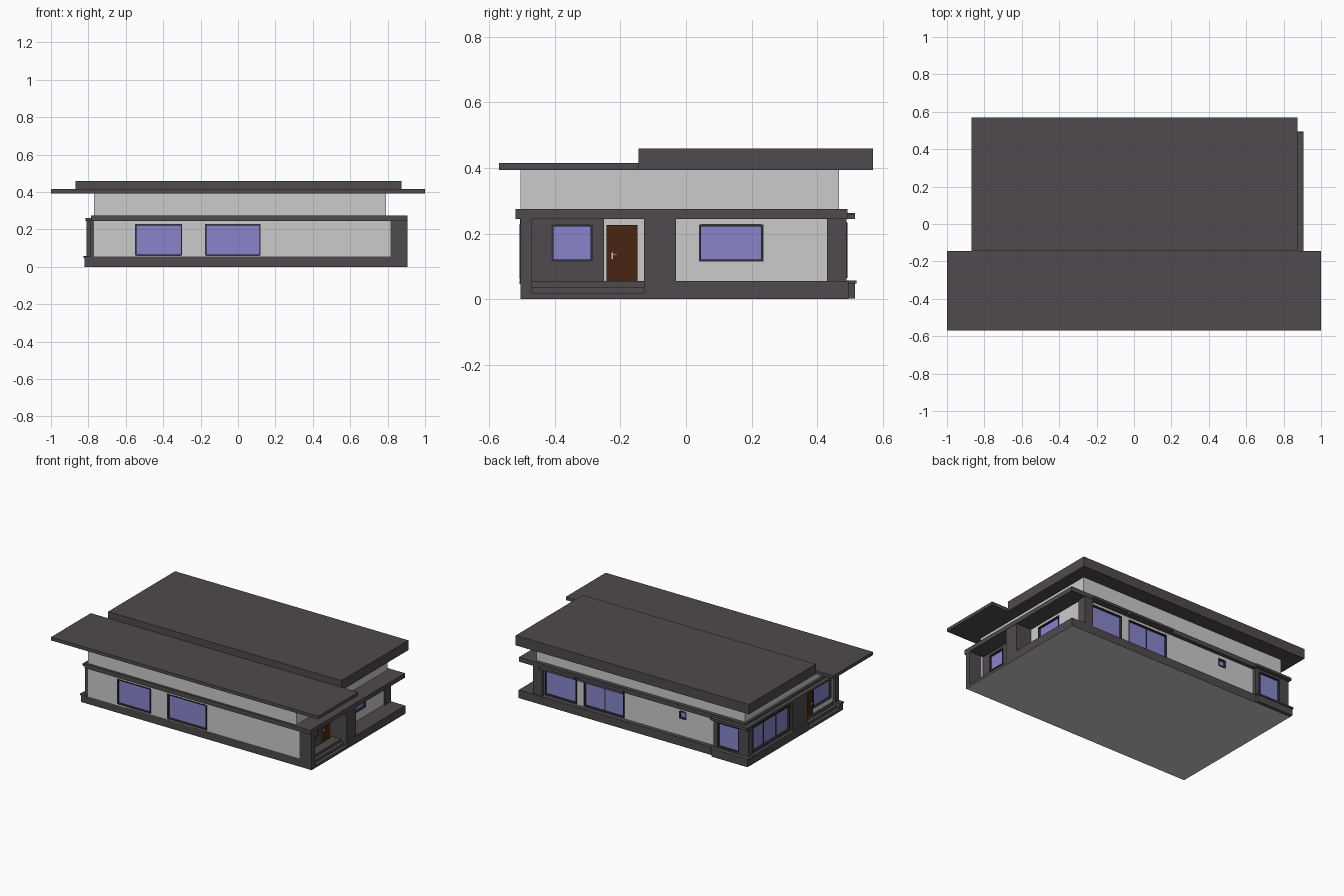
import bpy, bmesh

if "Cube" in bpy.data.objects:
    bpy.data.objects.remove(bpy.data.objects["Cube"])

def material(name, rgb):
    m = bpy.data.materials.new(name)
    m.diffuse_color = (*rgb, 1)
    m.use_nodes = True
    m.node_tree.nodes["Principled BSDF"].inputs["Base Color"].default_value = m.diffuse_color
    return m

DARK = material("dark grey cladding", (0.078, 0.068, 0.075))
WHITE = material("white render", (0.60, 0.60, 0.60))
GLASS = material("blue glass", (0.25, 0.235, 0.60))
FRAME = material("frame grey", (0.03, 0.03, 0.04))
WOOD = material("brown door", (0.065, 0.018, 0.005))
METAL = material("light metal", (0.6, 0.6, 0.58))

def add_boxes(name, boxes, mat=None):
    """One object from boxes given as (x0, x1, y0, y1, z0, z1)."""
    bm = bmesh.new()
    for x0, x1, y0, y1, z0, z1 in boxes:
        cube = bmesh.ops.create_cube(bm, size=1)["verts"]
        for v in cube:
            v.co.x = x1 if v.co.x > 0 else x0
            v.co.y = y1 if v.co.y > 0 else y0
            v.co.z = z1 if v.co.z > 0 else z0
    me = bpy.data.meshes.new(name)
    bm.to_mesh(me)
    bm.free()
    ob = bpy.data.objects.new(name, me)
    bpy.context.collection.objects.link(ob)
    if mat:
        me.materials.append(mat)
    return ob

def cut(obj, boxes):
    """Subtract boxes from an object and bake the result."""
    tool = add_boxes("cutter", boxes)
    tool.hide_render = True
    mod = obj.modifiers.new("openings", "BOOLEAN")
    mod.operation, mod.solver, mod.object = "DIFFERENCE", "EXACT", tool
    bpy.context.view_layer.objects.active = obj
    bpy.ops.object.modifier_apply(modifier=mod.name)
    bpy.data.objects.remove(tool)

def on_wall(side, plane, a0, a1, d0, d1, z0, z1):
    """Box on a wall: a = along the wall, d = distance outwards from it."""
    s = 1 if side in ("right", "back") else -1
    lo, hi = sorted((plane + s * d0, plane + s * d1))
    if side in ("left", "right"):
        return (lo, hi, a0, a1, z0, z1)
    return (a0, a1, lo, hi, z0, z1)

openings = []

def window(name, side, plane, a0, a1, z0, z1, panes=1, depth=0.016):
    t = 0.006
    box = lambda *r: on_wall(side, plane, *r)
    openings.append(box(a0, a1, -depth, 0.01, z0, z1))
    add_boxes(name + "_glass", [box(a0, a1, -depth - 0.002, -depth + 0.004, z0, z1)], GLASS)
    d0, d1 = -depth, 0.003
    bars = [box(a0 - 0.001, a0 + t, d0, d1, z0, z1), box(a1 - t, a1 + 0.001, d0, d1, z0, z1),
            box(a0 + t, a1 - t, d0, d1, z0 - 0.001, z0 + t), box(a0 + t, a1 - t, d0, d1, z1 - t, z1 + 0.001)]
    for i in range(1, panes):
        m = a0 + (a1 - a0) * i / panes
        bars.append(box(m - t / 2, m + t / 2, d0, -depth + 0.008, z0 + t, z1 - t))
    add_boxes(name + "_frame", bars, FRAME)

def door(name, side, plane, a0, a1):
    box = lambda *r: on_wall(side, plane, *r)
    add_boxes(name, [box(a0, a1, -0.005, 0.006, 0.055, 0.226)], WOOD)
    h = a0 + 0.017
    add_boxes(name + "_handle", [box(h - 0.003, h + 0.003, 0.006, 0.009, 0.122, 0.142),
                                 box(h - 0.004, h + 0.014, 0.009, 0.013, 0.133, 0.138)], METAL)

# plinth with a stepped entrance at each end
plinth = add_boxes("plinth", [(-0.82, 0.905, -0.505, 0.495, 0, 0.055)], DARK)
steps = []
for y0, y1, s, edge in ((-0.47, -0.128, 1, 0.905), (-0.47, -0.14, -1, -0.82)):
    for depth, z in ((0.022, 0.018), (0.044, 0.036)):
        x0, x1 = sorted((edge - s * depth, edge + s * 0.1))
        steps.append((x0, x1, y0, y1, z, 0.1))
cut(plinth, steps[::2])
cut(plinth, steps[1::2])
plinth.data.materials.append(WHITE)
for f in plinth.data.polygons:          # pale underside
    f.material_index = 1 if f.normal.z < -0.9 else 0

# corner bay plinth and sill lips
add_boxes("bay_plinth", [(-0.82, -0.55, 0.47, 0.515, 0.001, 0.047)], DARK)
add_boxes("bay_sill", [(-0.825, -0.545, 0.42, 0.52, 0.047, 0.057)], DARK)
add_boxes("side_sill", [(-0.825, -0.78, -0.508, -0.47, 0.046, 0.0565)], DARK)

# ground floor walls
body = add_boxes("ground_floor_walls", [(-0.77, 0.79, -0.505, 0.467, 0.05, 0.25)], WHITE)
front_panel = add_boxes("front_wall_return", [(0.785, 0.815, -0.505, -0.47, 0.055, 0.246)], WHITE)
porch = add_boxes("porch_cladding", [(0.785, 0.798, -0.47, -0.25, 0.055, 0.246)], DARK)
left_wall = add_boxes("left_dark_wall", [(-0.80, -0.765, -0.14, 0.45, 0.055, 0.246)], DARK)
bay = add_boxes("corner_bay", [(-0.81, -0.55, 0.44, 0.49, 0.055, 0.246)], DARK)

# dark piers
add_boxes("front_right_pier", [(0.815, 0.905, -0.505, -0.47, 0.055, 0.246)], DARK)
add_boxes("entrance_pier", [(0.785, 0.903, -0.128, -0.03, 0.055, 0.246)], DARK)
add_boxes("back_right_pier", [(0.735, 0.80, 0.43, 0.49, 0.055, 0.246)], DARK)
add_boxes("left_entrance_pier", [(-0.81, -0.765, -0.14, 0.02, 0.055, 0.246)], DARK)
add_boxes("front_left_pier", [(-0.79, -0.769, -0.506, -0.47, 0.055, 0.246)], DARK)

# windows on all four sides
window("front_window_a", "front", -0.505, -0.55, -0.30, 0.06, 0.228)
window("front_window_b", "front", -0.505, -0.175, 0.12, 0.06, 0.228)
window("right_window", "right", 0.79, 0.04, 0.235, 0.115, 0.228)
window("porch_window", "right", 0.798, -0.41, -0.285, 0.115, 0.228)
window("back_window", "back", 0.467, 0.49, 0.73, 0.06, 0.228)
window("back_sliding_door", "back", 0.467, 0.135, 0.435, 0.06, 0.228, panes=2)
window("back_small_window", "back", 0.467, -0.33, -0.277, 0.17, 0.222)
window("bay_window", "back", 0.49, -0.74, -0.58, 0.066, 0.232)
window("left_large_window", "left", -0.80, 0.035, 0.43, 0.066, 0.232, panes=3)
window("left_porch_window", "left", -0.77, -0.45, -0.26, 0.09, 0.228)
for wall in (body, porch, left_wall, bay):
    cut(wall, openings)

# entrance doors
door("right_door", "right", 0.79, -0.242, -0.148)
door("left_door", "left", -0.77, -0.25, -0.155)

# canopy band, lintels and upper storey
add_boxes("canopy_band", [(-0.785, 0.905, -0.52, 0.492, 0.245, 0.275)], DARK)
add_boxes("bay_canopy", [(-0.815, -0.54, 0.40, 0.515, 0.2455, 0.262)], DARK)
add_boxes("left_canopy", [(-0.812, -0.78, -0.50, 0.40, 0.2455, 0.26)], DARK)
add_boxes("back_lintels", [(0.475, 0.745, 0.46, 0.515, 0.2445, 0.26),
                           (0.12, 0.45, 0.46, 0.515, 0.2445, 0.26)], DARK)
add_boxes("upper_walls", [(-0.77, 0.79, -0.505, 0.467, 0.27, 0.40)], WHITE)

# two flat roofs
add_boxes("front_roof", [(-1, 1, -0.57, -0.145, 0.393, 0.415)], DARK)
add_boxes("back_roof", [(-0.87, 0.875, -0.145, 0.57, 0.393, 0.46)], DARK)
